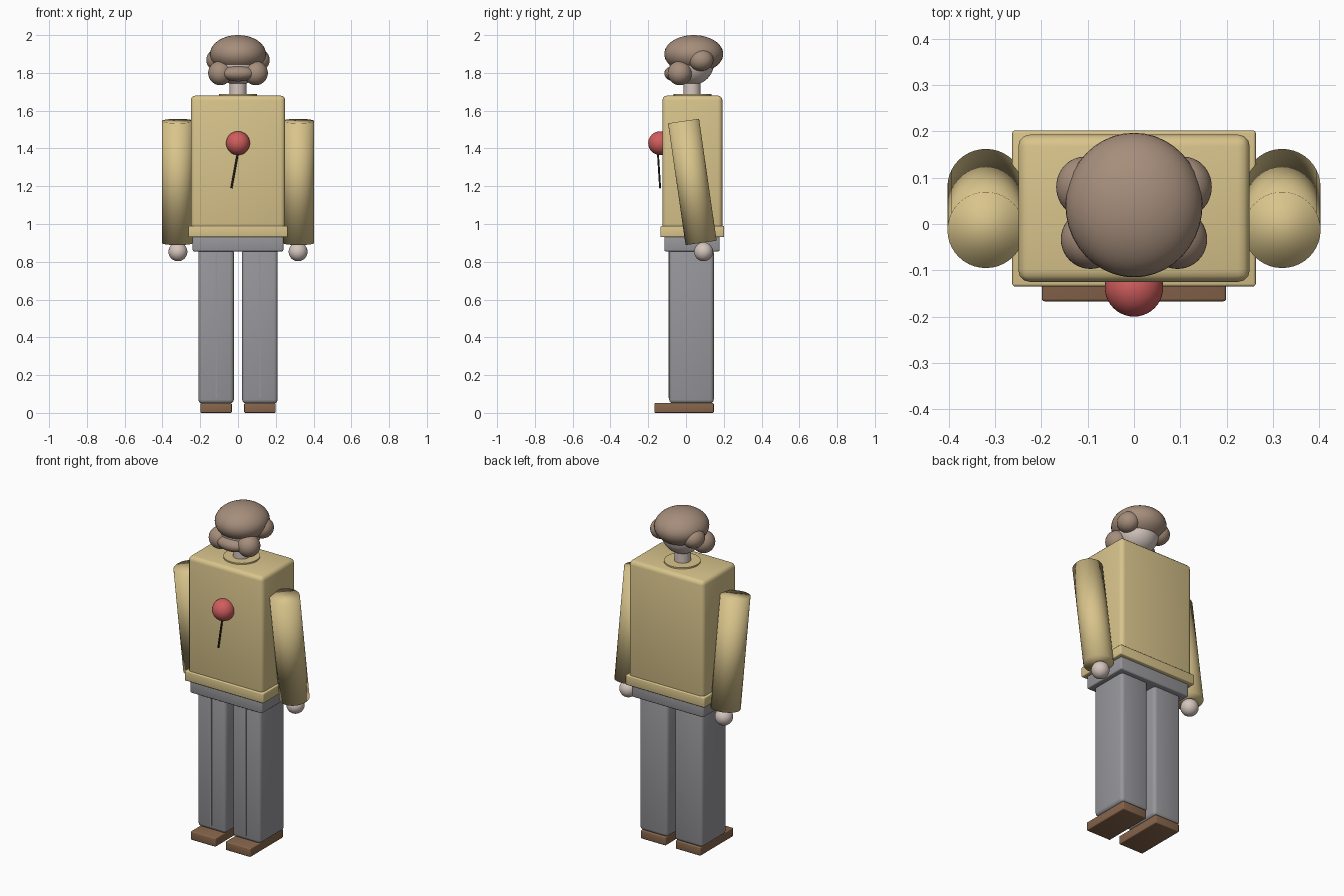
import bpy
from mathutils import Vector

if "Cube" in bpy.data.objects:
    bpy.data.objects.remove(bpy.data.objects["Cube"], do_unlink=True)


def material(name, r, g, b):
    m = bpy.data.materials.new(name)
    m.use_nodes = True
    m.diffuse_color = (r, g, b, 1)
    m.node_tree.nodes["Principled BSDF"].inputs["Base Color"].default_value = (r, g, b, 1)
    return m


TAN = material("tan cloth", 0.69, 0.55, 0.26)
GREY = material("grey cloth", 0.31, 0.31, 0.33)
SKIN = material("skin", 0.66, 0.56, 0.51)
HAIR = material("brown hair", 0.38, 0.27, 0.20)
RED = material("red", 0.63, 0.11, 0.11)
BROWN = material("brown leather", 0.24, 0.13, 0.07)
DARK = material("dark stem", 0.03, 0.02, 0.015)


def finish(name, mat):
    ob = bpy.context.object
    ob.name = name
    ob.data.materials.append(mat)
    return ob


def box(name, mat, lo, hi, bevel=0.0):
    """Rounded box between two corners."""
    lo, hi = Vector(lo), Vector(hi)
    bpy.ops.mesh.primitive_cube_add(size=1, location=(lo + hi) / 2)
    ob = finish(name, mat)
    ob.scale = hi - lo
    bpy.ops.object.transform_apply(location=False, rotation=False, scale=True)
    if bevel:
        mod = ob.modifiers.new("Rounded edges", "BEVEL")
        mod.width = bevel
        mod.segments = 3
        bpy.ops.object.shade_smooth()
    return ob


def ball(name, mat, centre, radii):
    bpy.ops.mesh.primitive_uv_sphere_add(segments=40, ring_count=24, radius=1, location=centre)
    ob = finish(name, mat)
    ob.scale = radii
    bpy.ops.object.transform_apply(location=False, rotation=False, scale=True)
    bpy.ops.object.shade_smooth()
    return ob


def rod(name, mat, start, end, radius, soft=False):
    """Cylinder between two points."""
    start, end = Vector(start), Vector(end)
    axis = end - start
    bpy.ops.mesh.primitive_cylinder_add(vertices=40, radius=radius, depth=axis.length,
                                        location=(start + end) / 2)
    ob = finish(name, mat)
    ob.rotation_euler = axis.to_track_quat("Z", "Y").to_euler()
    if soft:
        bpy.ops.object.shade_smooth()
    else:
        bpy.ops.object.shade_smooth_by_angle()
    return ob


# Jacket and hips
box("torso", TAN, (-0.25, -0.125, 0.94), (0.25, 0.193, 1.68), 0.025)
box("jacket_hem", TAN, (-0.263, -0.135, 0.93), (0.263, 0.202, 0.99), 0.006)
box("hips", GREY, (-0.24, -0.115, 0.855), (0.24, 0.178, 0.94), 0.008)
rod("collar", TAN, (0, 0.035, 1.66), (0, 0.035, 1.688), 0.1)

# Neck, head and hair
rod("neck", SKIN, (0, 0.032, 1.66), (0, 0.032, 1.78), 0.045)
ball("head", SKIN, (0, 0.03, 1.853), (0.118, 0.118, 0.118))
ball("hair_top", HAIR, (0, 0.041, 1.9), (0.148, 0.156, 0.1))
ball("moustache", HAIR, (0, -0.058, 1.797), (0.09, 0.057, 0.042))

# Limbs and side curls, on both sides
for side, s in (("left", 1), ("right", -1)):
    ball(side + "_side_curl", HAIR, (s * 0.108, 0.08, 1.868), (0.06, 0.065, 0.058))
    ball(side + "_cheek_curl", HAIR, (s * 0.094, -0.033, 1.799), (0.064, 0.064, 0.064))
    rod(side + "_arm", TAN, (s * 0.32, -0.013, 1.545), (s * 0.32, 0.08, 0.9), 0.083, soft=True)
    ball(side + "_hand", SKIN, (s * 0.318, 0.093, 0.853), (0.05, 0.05, 0.05))
    x = s * 0.116
    box(side + "_leg", GREY, (x - 0.094, -0.089, 0.05), (x + 0.094, 0.147, 0.87), 0.02)
    box(side + "_trouser_crease", GREY, (x - 0.004, -0.093, 0.08), (x + 0.004, -0.086, 0.855))
    box(side + "_shoe", BROWN, (x - 0.083, -0.167, 0), (x + 0.083, 0.147, 0.052), 0.006)

# Round flower with a thin stem on the chest
ball("flower", RED, (0, -0.137, 1.428), (0.063, 0.063, 0.063))
rod("flower_stem", DARK, (0, -0.149, 1.38), (-0.035, -0.137, 1.19), 0.005)
